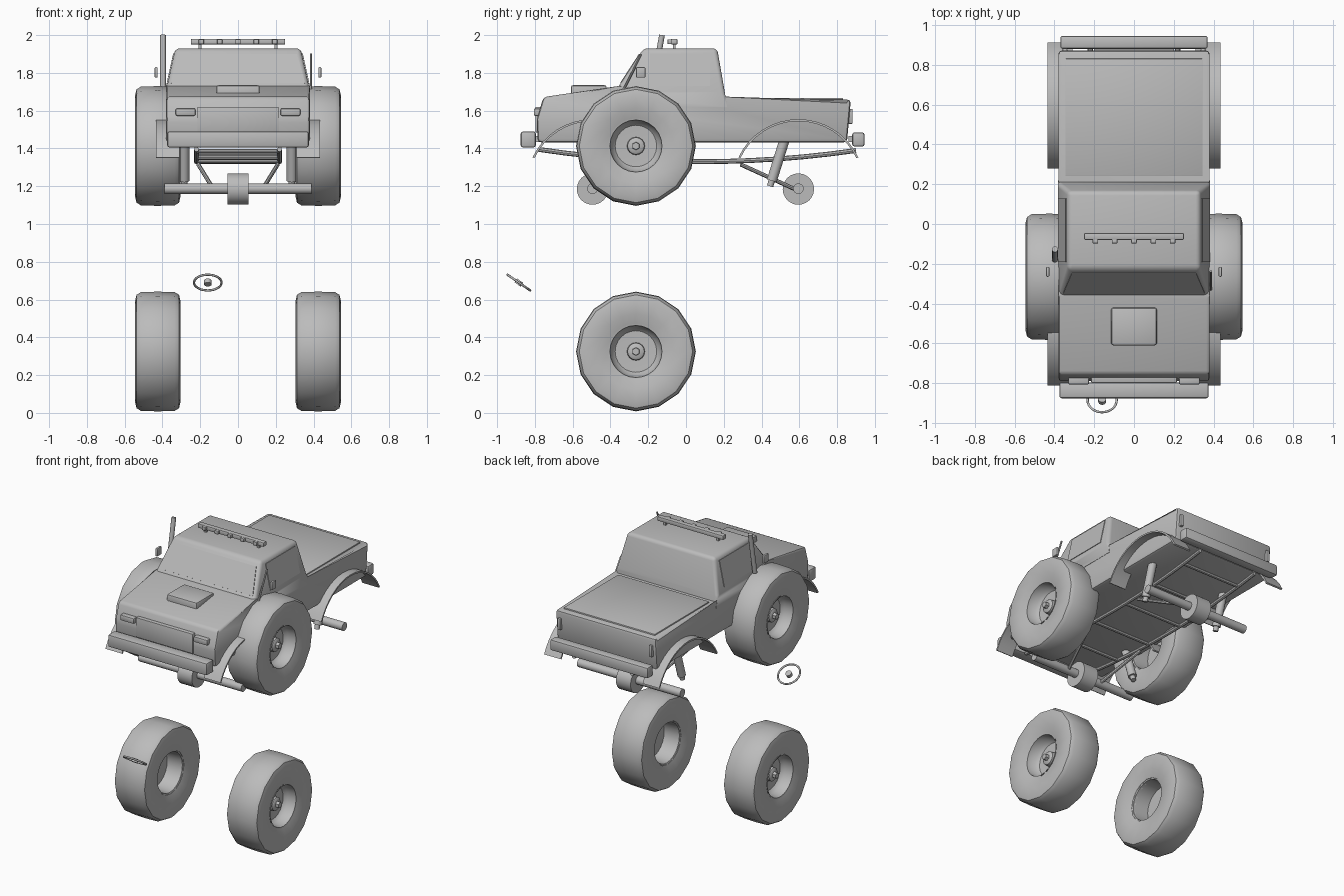
import bpy, bmesh, math
from mathutils import Vector, Matrix

if "Cube" in bpy.data.objects:
    bpy.data.objects.remove(bpy.data.objects["Cube"])

grey = bpy.data.materials.new("plain_grey")
grey.diffuse_color = (0.5, 0.5, 0.5, 1)
grey.use_nodes = True
grey.node_tree.nodes["Principled BSDF"].inputs["Base Color"].default_value = grey.diffuse_color


def finish(name, bm, angle=35):
    bmesh.ops.remove_doubles(bm, verts=bm.verts, dist=1e-5)
    bmesh.ops.recalc_face_normals(bm, faces=bm.faces)
    me = bpy.data.meshes.new(name)
    bm.to_mesh(me)
    bm.free()
    me.materials.append(grey)
    me.shade_smooth()
    me.set_sharp_from_angle(angle=math.radians(angle))
    ob = bpy.data.objects.new(name, me)
    bpy.context.collection.objects.link(ob)
    return ob


def bevel(bm, width, segs=2, edges=None):
    if width:
        bmesh.ops.bevel(bm, geom=list(edges or bm.edges), offset=width, segments=segs,
                        profile=0.5, affect='EDGES', clamp_overlap=True)


def box(name, x0, x1, y0, y1, z0, z1, bev=0.0):
    bm = bmesh.new()
    size = Vector((x1 - x0, y1 - y0, z1 - z0))
    mid = Vector((x0 + x1, y0 + y1, z0 + z1)) / 2
    bmesh.ops.create_cube(bm, size=1, matrix=Matrix.Translation(mid) @ Matrix.Diagonal((*size, 1)))
    bevel(bm, bev)
    return finish(name, bm)


def extrude(name, pts, x0, x1, bev=0.0):
    """Side outline (y, z) pulled along x."""
    bm = bmesh.new()
    rings = [[bm.verts.new((x, y, z)) for y, z in pts] for x in (x0, x1)]
    n = len(pts)
    for i in range(n):
        j = (i + 1) % n
        bm.faces.new((rings[0][i], rings[0][j], rings[1][j], rings[1][i]))
    bm.faces.new(rings[0])
    bm.faces.new(rings[1])
    bevel(bm, bev)
    return finish(name, bm)


def rods(name, pts, r, sides=12):
    """Chain of round bars through the points."""
    bm = bmesh.new()
    for a, b in zip(pts, pts[1:]):
        a, b = Vector(a), Vector(b)
        d = b - a
        m = Matrix.Translation((a + b) / 2) @ d.to_track_quat('Z', 'Y').to_matrix().to_4x4()
        bmesh.ops.create_cone(bm, cap_ends=True, segments=sides, radius1=r, radius2=r,
                              depth=d.length, matrix=m)
    return finish(name, bm)


def lathe(name, prof, sides, cy, cz, closed=False, angle=40):
    """Revolve (x, radius) points about a line along x."""
    bm = bmesh.new()
    rings = [[bm.verts.new((x, cy + r * math.sin(t), cz + r * math.cos(t)))
              for t in (2 * math.pi * k / sides for k in range(sides))] for x, r in prof]
    pairs = list(zip(rings, rings[1:])) + ([(rings[-1], rings[0])] if closed else [])
    for a, b in pairs:
        for k in range(sides):
            l = (k + 1) % sides
            bm.faces.new((a[k], a[l], b[l], b[k]))
    return finish(name, bm, angle)


# Lower body: bonnet, sills and bed
extrude("lower_body", [(-.785, 1.432), (-.79, 1.555), (-.755, 1.672), (-.36, 1.73), (-.20, 1.73),
                       (.10, 1.66), (.873, 1.658), (.852, 1.432)], -.38, .38, .018)

# Cab: tapered block with rounded edges
bm = bmesh.new()
base = [bm.verts.new((x, y, 1.62)) for x, y in ((-.382, -.425), (.382, -.425), (.382, .218), (-.382, .218))]
waist = [bm.verts.new((x, y, 1.70)) for x, y in ((-.382, -.375), (.382, -.375), (.382, .205), (-.382, .205))]
roof = [bm.verts.new((x, y, 1.93)) for x, y in ((-.332, -.225), (.332, -.225), (.332, .165), (-.332, .165))]
bm.faces.new(base)
bm.faces.new(roof)
for lo, hi in ((base, waist), (waist, roof)):
    for i in range(4):
        j = (i + 1) % 4
        bm.faces.new((lo[i], lo[j], hi[j], hi[i]))
bevel(bm, .022, 3, [e for e in bm.edges if max(v.co.z for v in e.verts) > 1.71])
finish("cab", bm)


def plate(name, corners, depth):
    """Thin pane laid on four corner points, thickened outward."""
    bm = bmesh.new()
    c = [Vector(p) for p in corners]
    n = (c[1] - c[0]).cross(c[3] - c[0]).normalized() * depth
    lo, hi = [bm.verts.new(p) for p in c], [bm.verts.new(p + n) for p in c]
    bm.faces.new(lo)
    bm.faces.new(hi)
    for i in range(4):
        j = (i + 1) % 4
        bm.faces.new((lo[i], lo[j], hi[j], hi[i]))
    return finish(name, bm)


# Windscreen pane
plate("windscreen", [(-.355, -.345, 1.745), (.355, -.345, 1.745), (.312, -.246, 1.898), (-.312, -.246, 1.898)], .004)

# Bed cover, bonnet scoop, grille and bumpers
box("bed_cover", -.345, .345, .24, .83, 1.64, 1.667, .004)
box("bonnet_scoop", -.115, .115, -.61, -.42, 1.66, 1.735, .012)
box("grille", -.215, .215, -.797, -.74, 1.485, 1.62, .004)
box("front_bumper", -.375, .375, -.875, -.795, 1.405, 1.49, .012)
box("rear_bumper", -.37, .37, .88, .945, 1.41, 1.485, .012)
for y in (-.82, .86):
    box("bumper_mount", -.20, .20, min(y, y + .05), max(y, y + .05), 1.435, 1.465)

# Roof light bar with five lamps
box("light_bar", -.25, .25, -.08, -.045, 1.95, 1.98, .006)
for i in range(5):
    x = (i - 2) * .097
    box("light_bar_lamp", x - .014, x + .014, -.098, -.075, 1.952, 1.978, .005)
for x in (-.2, .2):
    box("light_bar_foot", x - .008, x + .008, -.07, -.055, 1.92, 1.955)

# Air intake pipe on the left side
rods("intake_pipe", [(-.397, -.178, 1.72), (-.397, -.127, 2.0)], .015)

# Wheel profile: tyre loop with a recessed outer dish and open inner side
tyre = [(.325, .145), (.309, .20), (.305, .27), (.312, .30), (.335, .314), (.425, .317),
        (.515, .314), (.537, .30), (.545, .27), (.541, .20), (.525, .145), (.50, .14)]
rim = [(.325, .147), (.33, .135), (.44, .128), (.44, 0)]
dish = [(.53, .147), (.528, .138), (.47, .13), (.45, .11), (.445, 0)]
hub = [(.44, .048), (.475, .045), (.482, .036), (.482, 0)]
nut = [(.48, .022), (.505, .020), (.505, 0)]

for s, side in ((1, "right"), (-1, "left")):
    def fl(p):
        return [(s * x, r) for x, r in p]
    for z in (.325, 1.413):
        lathe(side + "_tyre", fl(tyre + [(.49, .136), (.34, .136)]), 16, -.265, z, True)
        lathe(side + "_rim_inner", fl(rim), 24, -.265, z)
        lathe(side + "_rim_dish", fl(dish), 24, -.265, z)
        lathe(side + "_hub", fl(hub), 16, -.265, z)
        lathe(side + "_hub_nut", fl(nut), 6, -.265, z)

    def span(a, b):
        return sorted((s * a, s * b))

    # Lamps, mirror and side window
    box(side + "_headlight", *span(.225, .33), -.806, -.76, 1.573, 1.612, .008)
    box(side + "_tail_light", *span(.335, .358), .85, .882, 1.53, 1.61, .005)
    box(side + "_mirror", *span(.425, .442), -.265, -.215, 1.775, 1.83, .006)
    win = [(s * .377, -.19, 1.73), (s * .377, .128, 1.73), (s * .339, .128, 1.903), (s * .339, -.19, 1.903)]
    plate(side + "_side_window", win if s > 0 else [win[1], win[0], win[3], win[2]], .004)

    # Chassis rail, gently sagging in the middle
    ys = [-.78 + 1.68 * i / 12 for i in range(13)]
    rods(side + "_chassis_rail", [(s * .22, y, 1.33 + .062 * ((y - .08) / .84) ** 2) for y in ys], .013, 8)

    for end, cy, d in (("front", -.495, 1), ("rear", .595, -1)):
        # Arched wheel flare
        arc = [math.radians(-65 + 130 * i / 16) for i in range(17)]
        mid = cy
        outer = [(mid + .35 * math.sin(t), 1.205 + .35 * math.cos(t)) for t in arc]
        inner = [(mid + .339 * math.sin(t), 1.205 + .339 * math.cos(t)) for t in reversed(arc)]
        extrude(f"{end}_{side}_flare", outer + inner, *span(.31, .435))
        # Shock absorber and trailing link
        top, low = Vector((s * .285, cy - d * -.075, 1.44)), Vector((s * .285, cy + d * .15, 1.20))
        rods(f"{end}_{side}_shock_tube", [top, top.lerp(low, .88)], .027)
        rods(f"{end}_{side}_shock_rod", [top, low], .017)
        rods(f"{end}_{side}_link", [(s * .21, cy + d * .305, 1.315), (s * .13, cy + d * .02, 1.185)], .011, 8)

# Windscreen edge bar on the right side
rods("windscreen_bar", [(.386, -.335, 1.70), (.386, -.237, 1.90)], .006, 8)

# Chassis crossmembers
for y in (-.72, -.42, -.12, .18, .46, .74):
    z = 1.33 + .062 * ((y - .08) / .84) ** 2
    rods("crossmember", [(-.22, y, z), (.22, y, z)], .012, 8)

# Axles with round differential housings
for end, y in (("front", -.495), ("rear", .595)):
    rods(end + "_axle", [(-.39, y, 1.187), (.39, y, 1.187)], .028, 16)
    rods(end + "_differential", [(-.055, y, 1.185), (.055, y, 1.185)], .083, 24)

# Steering wheel: tilted ring with a centre boss
c = Vector((-.16, -.885, .69))
tilt = Matrix.Translation(c) @ Vector((0, .09, .13)).to_track_quat('Z', 'Y').to_matrix().to_4x4()
bm = bmesh.new()
rings = []
for i in range(32):
    a = 2 * math.pi * i / 32
    rings.append([bm.verts.new(tilt @ Vector(((.073 + .006 * math.cos(b)) * math.cos(a),
                                              (.073 + .006 * math.cos(b)) * math.sin(a), .006 * math.sin(b))))
                  for b in (2 * math.pi * k / 8 for k in range(8))])
for i in range(32):
    p, q = rings[i], rings[(i + 1) % 32]
    for k in range(8):
        bm.faces.new((p[k], p[(k + 1) % 8], q[(k + 1) % 8], q[k]))
finish("steering_ring", bm, 60)
rods("steering_boss", [tilt @ Vector((0, 0, -.012)), tilt @ Vector((0, 0, .012))], .02, 16)
